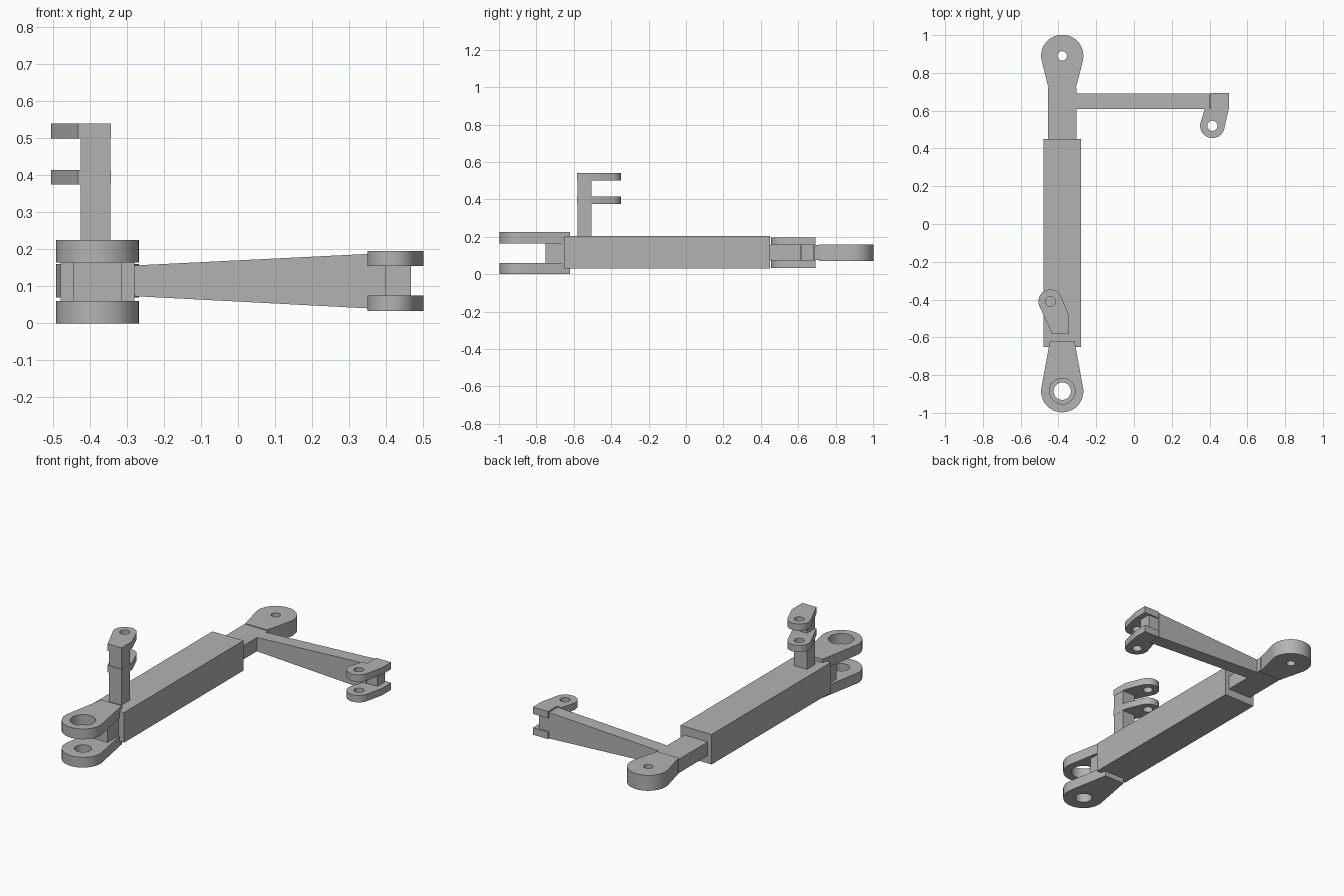
import bpy, bmesh, math
from mathutils import Vector

cube = bpy.data.objects.get("Cube")
if cube:
    bpy.data.objects.remove(cube, do_unlink=True)

steel = bpy.data.materials.new("plain grey")
steel.use_nodes = True
GREY = (0.45, 0.45, 0.45, 1)
steel.diffuse_color = GREY
steel.node_tree.nodes["Principled BSDF"].inputs["Base Color"].default_value = GREY


def finish(name, bm):
    bmesh.ops.recalc_face_normals(bm, faces=bm.faces[:])
    mesh = bpy.data.meshes.new(name)
    bm.to_mesh(mesh)
    bm.free()
    mesh.materials.append(steel)
    obj = bpy.data.objects.new(name, mesh)
    bpy.context.collection.objects.link(obj)
    bpy.ops.object.select_all(action='DESELECT')
    obj.select_set(True)
    bpy.context.view_layer.objects.active = obj
    bpy.ops.object.shade_smooth_by_angle(angle=math.radians(30))
    return obj


def box(name, x, y, z):
    bm = bmesh.new()
    bmesh.ops.create_cube(bm, size=1)
    for v in bm.verts:
        v.co = [lo + (c + 0.5) * (hi - lo) for c, (lo, hi) in zip(v.co, (x, y, z))]
    return finish(name, bm)


def circle(center, r, n=48):
    return [(center[0] + r * math.cos(math.tau * i / n),
             center[1] + r * math.sin(math.tau * i / n)) for i in range(n)]


def hull(points):
    """Convex outline, counter-clockwise."""
    pts = sorted(points)

    def chain(seq):
        out = []
        for p in seq:
            while len(out) > 1 and ((out[-1][0] - out[-2][0]) * (p[1] - out[-2][1])
                                    - (out[-1][1] - out[-2][1]) * (p[0] - out[-2][0])) <= 1e-9:
                out.pop()
            out.append(p)
        return out[:-1]
    return chain(pts) + chain(pts[::-1])


def lug(name, center, r, hole, tail, z):
    """Rounded eye tapering to the tail points, with a pin hole."""
    bm = bmesh.new()
    edges = []
    for loop in (hull(circle(center, r) + tail), circle(center, hole, 32)):
        vs = [bm.verts.new((px, py, z[0])) for px, py in loop]
        edges += [bm.edges.new((a, b)) for a, b in zip(vs, vs[1:] + vs[:1])]
    bmesh.ops.triangle_fill(bm, edges=edges, use_beauty=True)
    new = bmesh.ops.extrude_face_region(bm, geom=bm.faces[:])["geom"]
    bmesh.ops.translate(bm, vec=Vector((0, 0, z[1] - z[0])),
                        verts=[g for g in new if isinstance(g, bmesh.types.BMVert)])
    return finish(name, bm)


AXIS = -0.38

# Main barrel
box("barrel", (-0.48, -0.28), (-0.65, 0.45), (0.03, 0.205))

# Front fork with its web
fork_tail = [(AXIS + s * 0.065, -0.62) for s in (-1, 1)]
for name, hole, z in (("lower_fork", 0.046, (0, 0.06)), ("upper_fork", 0.068, (0.165, 0.225))):
    lug(name, (AXIS, -0.885), 0.112, hole, fork_tail, z)
box("fork_web", (-0.445, -0.315), (-0.75, -0.64), (0.055, 0.17))

# Rear rod and eye
box("rear_rod", (-0.455, -0.305), (0.44, 0.72), (0.075, 0.155))
rear_tail = [(AXIS + s * 0.07, 0.71) for s in (-1, 1)]
lug("rear_eye", (AXIS, 0.89), 0.112, 0.025, rear_tail, (0.07, 0.16))

# Side arm, deeper towards its outer end
arm = box("side_arm", (-0.31, 0.40), (0.61, 0.69), (0.075, 0.155))
for v in arm.data.vertices:
    if v.co.x > 0:
        v.co.z = 0.19 if v.co.z > 0.1 else 0.038
box("arm_web", (0.39, 0.468), (0.615, 0.685), (0.07, 0.16))

# Clevis lugs on the arm and on the post
arm_tail = [(0.375, 0.612), (0.502, 0.612)]
for side, z in (("lower", (0.034, 0.075)), ("upper", (0.155, 0.195))):
    box(side + "_arm_block", (0.405, 0.502), (0.61, 0.693), z)
    lug(side + "_arm_lug", (0.415, 0.52), 0.065, 0.027, arm_tail, z)

box("post", (-0.426, -0.344), (-0.58, -0.505), (0.20, 0.51))
post_tail = [(-0.343, -0.485), (-0.343, -0.583), (-0.432, -0.583)]
for side, z in (("lower", (0.375, 0.415)), ("upper", (0.50, 0.54))):
    lug(side + "_post_lug", (-0.443, -0.41), 0.063, 0.027, post_tail, z)
